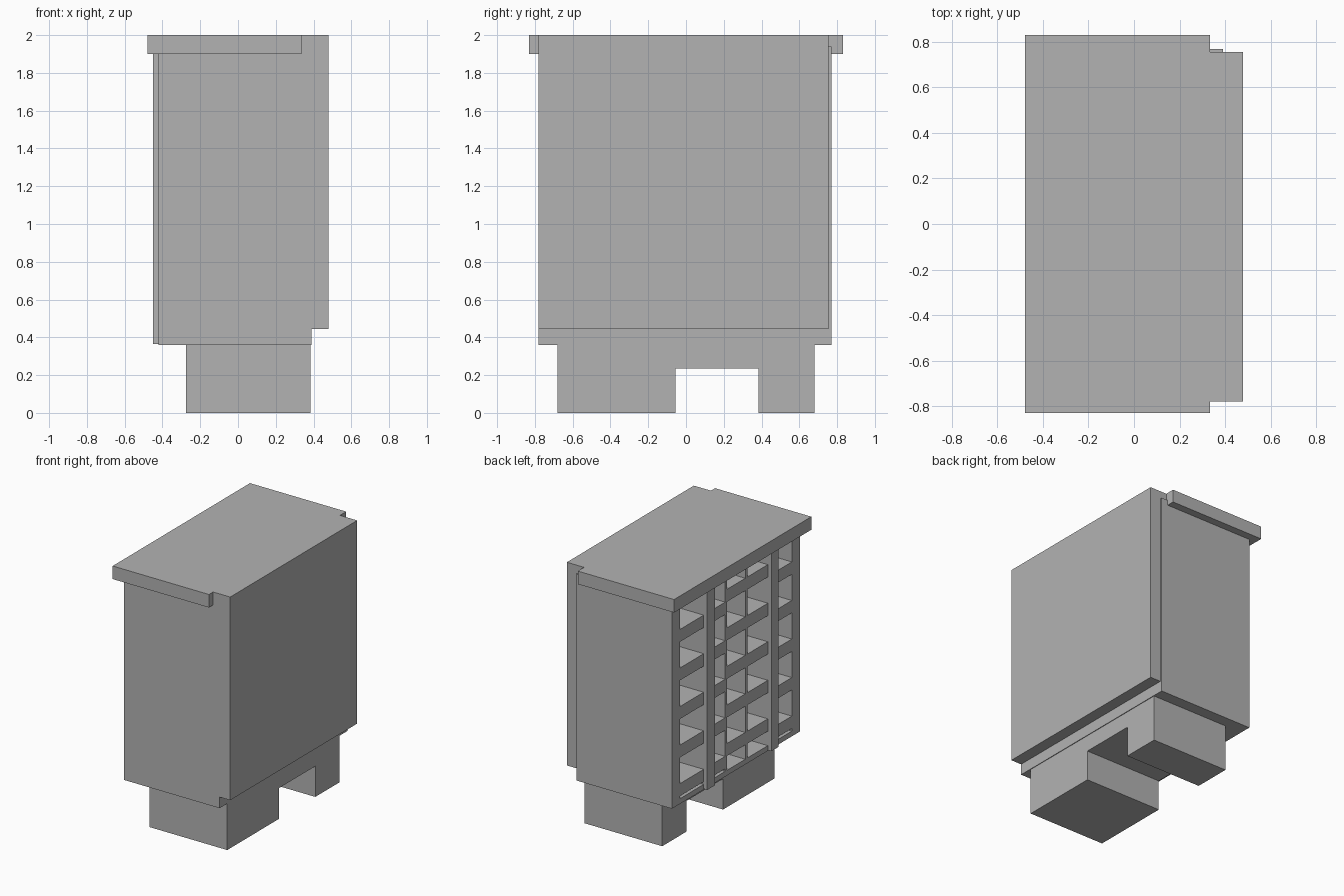
import bpy
import bmesh

old = bpy.data.objects.get("Cube")
if old:
    bpy.data.objects.remove(old, do_unlink=True)

grey = bpy.data.materials.new("plain grey")
grey.use_nodes = True
GREY = (0.45, 0.45, 0.45, 1)
grey.diffuse_color = GREY
grey.node_tree.nodes["Principled BSDF"].inputs["Base Color"].default_value = GREY


def extrude_profile(name, points, x0, x1):
    """Extrude a (y, z) outline from x0 to x1."""
    bm = bmesh.new()
    face = bm.faces.new([bm.verts.new((x0, y, z)) for y, z in points])
    out = bmesh.ops.extrude_face_region(bm, geom=[face])
    moved = [v for v in out["geom"] if isinstance(v, bmesh.types.BMVert)]
    bmesh.ops.translate(bm, verts=moved, vec=(x1 - x0, 0, 0))
    bmesh.ops.recalc_face_normals(bm, faces=bm.faces)
    mesh = bpy.data.meshes.new(name)
    bm.to_mesh(mesh)
    bm.free()
    mesh.materials.append(grey)
    obj = bpy.data.objects.new(name, mesh)
    bpy.context.collection.objects.link(obj)
    return obj


def box(name, x, y, z):
    return extrude_profile(
        name, [(y[0], z[0]), (y[1], z[0]), (y[1], z[1]), (y[0], z[1])], *x)


# Plinth with a notch between its two feet
extrude_profile("plinth", [
    (-0.68, 0), (-0.055, 0), (-0.055, 0.235), (0.385, 0.235),
    (0.385, 0), (0.68, 0), (0.68, 0.37), (-0.68, 0.37)], -0.275, 0.385)

# Cabinet shell, open towards -x
FRONT, BACK = -0.42, 0.39
BOTTOM, TOP = 0.36, 1.94
box("front_side_panel", (FRONT, BACK), (-0.78, -0.68), (BOTTOM, TOP))
box("rear_side_panel", (FRONT, BACK), (0.67, 0.77), (BOTTOM, TOP))
box("floor_panel", (FRONT, BACK), (-0.68, 0.67), (BOTTOM, 0.4))
box("inner_back", (0.33, BACK), (-0.68, 0.67), (0.4, TOP))

# Top slab, and the tall panel covering the closed side
box("top_slab", (-0.48, 0.335), (-0.83, 0.83), (1.9, 2))
box("top_rail", (0.335, 0.386), (-0.78, 0.755), (1.9, 2))
box("cover_panel", (0.386, 0.48), (-0.78, 0.755), (0.445, 2))

# Thick dividers carrying proud uprights
thick = [(0.29, 0.386), (-0.474, -0.39)]
for i, span in enumerate(thick):
    box(f"divider_{i}", (FRONT, 0.33), span, (0.4, 1.9))
    box(f"upright_{i}", (-0.45, FRONT), span, (0.365, 1.9))

# Thin dividers inside the middle bay
for i, y in enumerate((0.114, -0.129)):
    box(f"thin_divider_{i}", (FRONT, 0.33), (y - 0.012, y + 0.012), (0.4, 1.9))

# Shelves per column; the two central columns sit higher
columns = [(0.386, 0.67, 0), (0.126, 0.29, 0), (-0.117, 0.102, 0.09),
           (-0.39, -0.141, 0.09), (-0.68, -0.474, 0)]
for c, (y0, y1, lift) in enumerate(columns):
    for row in range(5):
        z = 0.42 + row * 0.295 + lift
        box(f"shelf_{c}_{row}", (FRONT, 0.33), (y0, y1), (z, z + 0.095))
